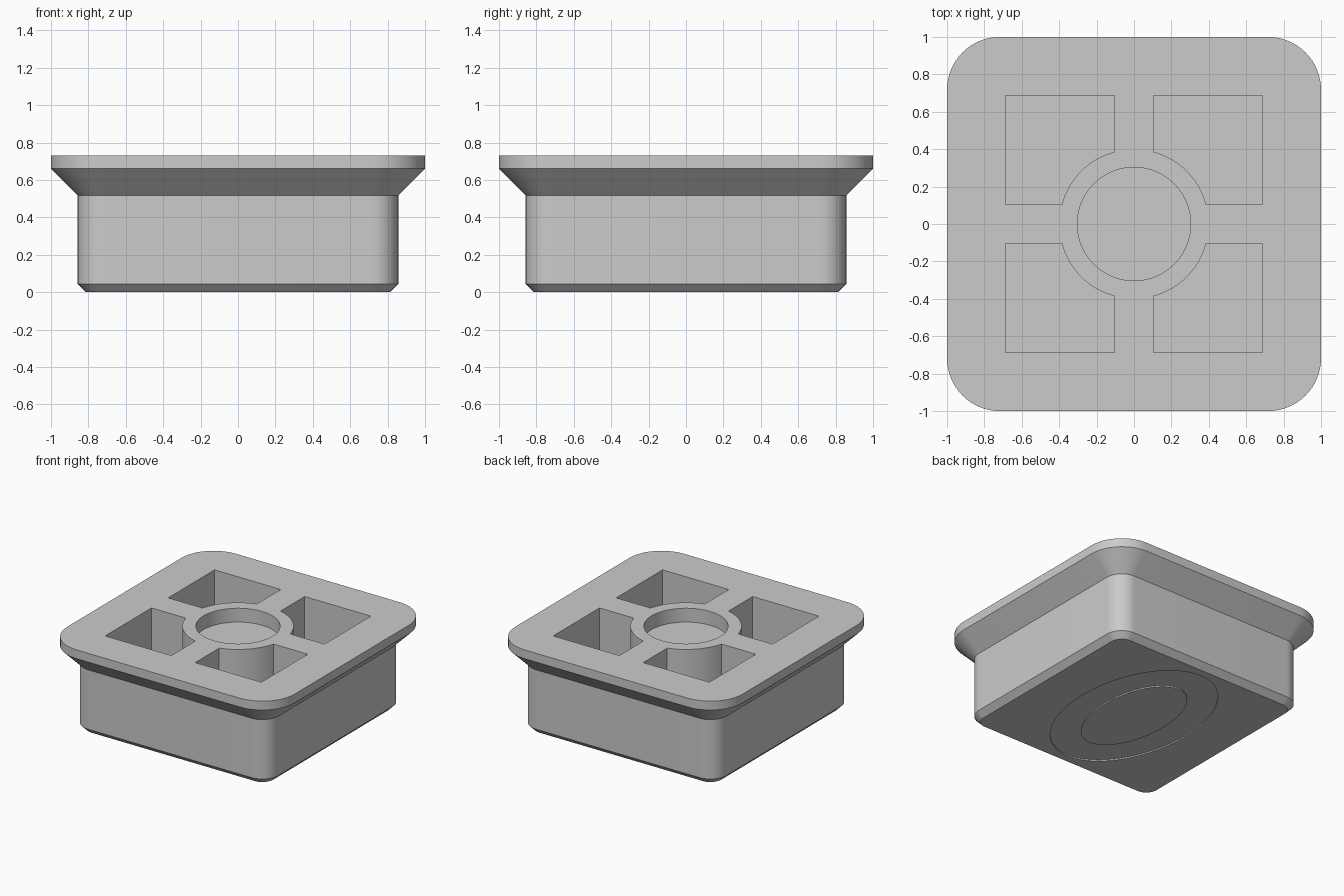
import bpy, bmesh
from math import cos, sin, pi, radians, atan2

default = bpy.data.objects.get("Cube")
if default:
    bpy.data.objects.remove(default, do_unlink=True)

GREY = (0.6, 0.6, 0.6, 1)
grey = bpy.data.materials.new("plain grey")
grey.use_nodes = True
grey.diffuse_color = GREY
grey.node_tree.nodes["Principled BSDF"].inputs["Base Color"].default_value = GREY


def loft(name, sections):
    """Closed solid through (outline, height) sections."""
    bm = bmesh.new()
    rings = [[bm.verts.new((x, y, z)) for x, y in outline] for outline, z in sections]
    for low, high in zip(rings, rings[1:]):
        for i in range(len(low)):
            j = (i + 1) % len(low)
            bm.faces.new((low[i], low[j], high[j], high[i]))
    bm.faces.new(rings[0][::-1])
    bm.faces.new(rings[-1])
    bmesh.ops.recalc_face_normals(bm, faces=bm.faces)
    mesh = bpy.data.meshes.new(name)
    bm.to_mesh(mesh)
    bm.free()
    mesh.materials.append(grey)
    obj = bpy.data.objects.new(name, mesh)
    bpy.context.collection.objects.link(obj)
    return obj


def prism(name, outline, bottom, top):
    return loft(name, [(outline, bottom), (outline, top)])


def rounded_square(half, radius, steps=16):
    core = half - radius
    points = []
    for corner, (sx, sy) in enumerate([(1, 1), (-1, 1), (-1, -1), (1, -1)]):
        for i in range(steps + 1):
            a = (corner + i / steps) * pi / 2
            points.append((sx * core + radius * cos(a), sy * core + radius * sin(a)))
    return points


def oval(rx, ry, count=96):
    return [(rx * cos(2 * pi * i / count), ry * sin(2 * pi * i / count)) for i in range(count)]


def combine(target, tool, operation):
    mod = target.modifiers.new("combine", 'BOOLEAN')
    mod.operation = operation
    mod.solver = 'EXACT'
    mod.object = tool
    bpy.context.view_layer.objects.active = target
    bpy.ops.object.modifier_apply(modifier=mod.name)
    bpy.data.objects.remove(tool, do_unlink=True)


# Plug body with bottom chamfer, flared collar and rim
TOP = 0.73
plug = loft("flanged_plug", [
    (rounded_square(0.812, 0.095), 0),
    (rounded_square(0.857, 0.14), 0.045),
    (rounded_square(0.857, 0.14), 0.517),
    (rounded_square(1.0, 0.283), 0.66),
    (rounded_square(1.0, 0.283), TOP),
])

# Four square pockets, notched around the centre boss
INNER, OUTER, BOSS = 0.105, 0.687, 0.4
edge = (BOSS ** 2 - INNER ** 2) ** 0.5
start, end = atan2(edge, INNER), atan2(INNER, edge)
arc = [(BOSS * cos(start + (end - start) * i / 16), BOSS * sin(start + (end - start) * i / 16))
       for i in range(17)]
pocket = [(OUTER, INNER), (OUTER, OUTER), (INNER, OUTER)] + arc
for sx in (-1, 1):
    for sy in (-1, 1):
        outline = [(sx * x, sy * y) for x, y in pocket]
        combine(plug, prism("pocket_cutter", outline, 0.15, TOP + 0.1), 'DIFFERENCE')

# Shallow round recess in the boss
combine(plug, prism("recess_cutter", oval(0.303, 0.303), TOP - 0.11, TOP + 0.1), 'DIFFERENCE')

# Shallow oval groove underneath
combine(plug, prism("groove_cutter", oval(0.475, 0.75), -0.1, 0.01), 'DIFFERENCE')
combine(plug, prism("groove_island", oval(0.27, 0.5), 0, 0.05), 'UNION')

# Smooth rounded corners, sharp edges
bpy.ops.object.select_all(action='DESELECT')
plug.select_set(True)
bpy.context.view_layer.objects.active = plug
bpy.ops.object.shade_smooth_by_angle(angle=radians(30))
